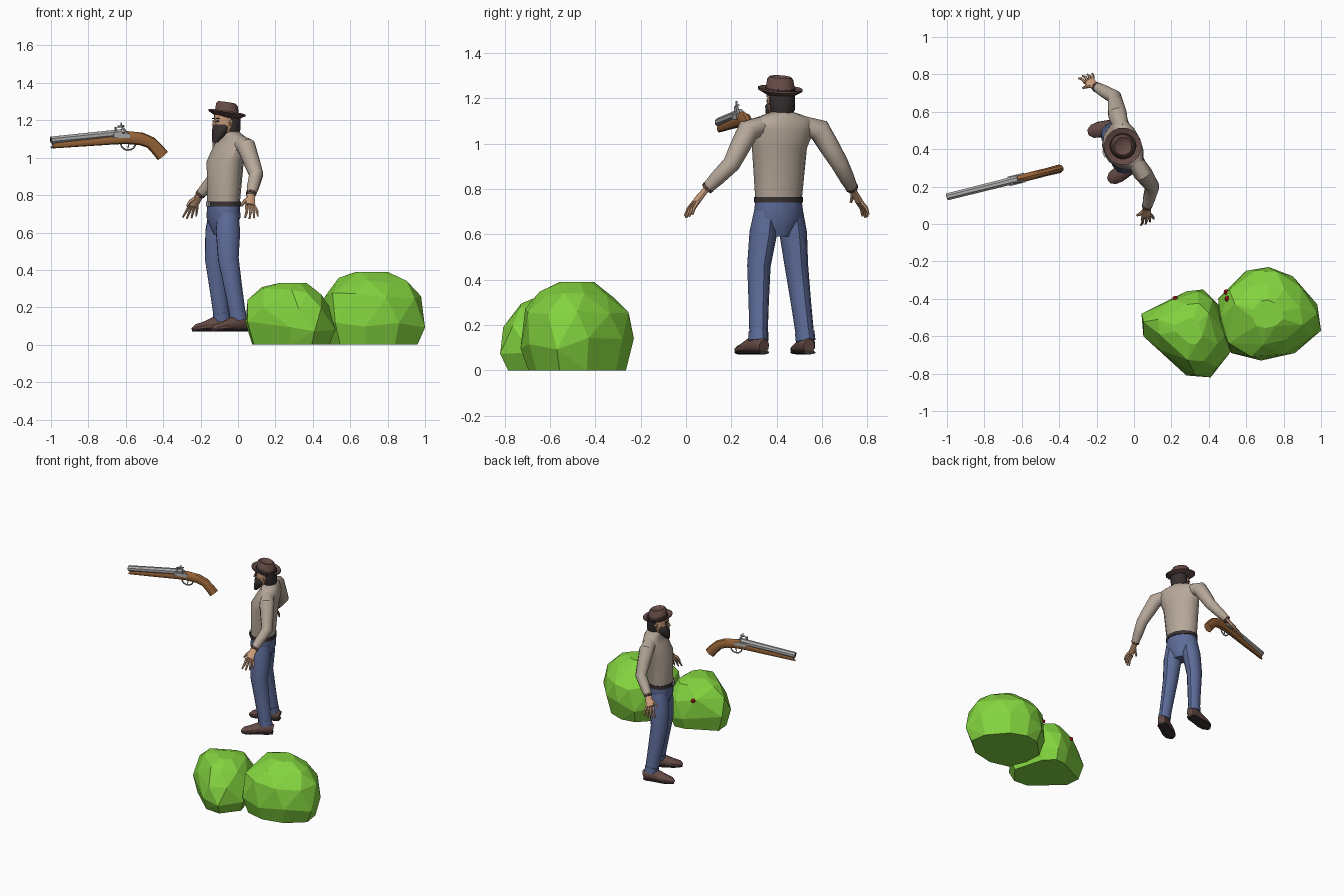
import bpy, bmesh, math, random
from mathutils import Vector, Matrix
from mathutils.bvhtree import BVHTree

random.seed(4)
default_cube = bpy.data.objects.get("Cube")
if default_cube:
    bpy.data.objects.remove(default_cube)


def material(name, *rgb):
    mat = bpy.data.materials.new(name)
    mat.use_nodes = True
    mat.diffuse_color = (*rgb, 1)
    mat.node_tree.nodes["Principled BSDF"].inputs["Base Color"].default_value = (*rgb, 1)
    return mat


LEAF = material("leaf green", .23, .66, .05)
BERRY = material("berry red", .6, .01, .02)
SHIRT = material("shirt beige", .47, .39, .32)
DENIM = material("denim blue", .11, .15, .32)
LEATHER = material("leather brown", .13, .07, .06)
DARK = material("hair dark", .04, .03, .03)
SKIN = material("skin", .6, .34, .2)
WOOD = material("wood", .32, .13, .04)
STEEL = material("steel", .42, .42, .42)

X, Y, Z = Matrix.Identity(3)


def placement(x, y, degrees):
    return Matrix.Translation((x, y, 0)) @ Matrix.Rotation(math.radians(degrees), 4, 'Z')


MAN = placement(-.05, .42, -67)
PISTOL = placement(-1, .145, 14)


def finish(name, bm, mat, matrix=None, smooth=True):
    bmesh.ops.recalc_face_normals(bm, faces=bm.faces)
    mesh = bpy.data.meshes.new(name)
    bm.to_mesh(mesh)
    bm.free()
    mesh.materials.append(mat)
    if smooth:
        mesh.shade_smooth()
        mesh.set_sharp_from_angle(angle=math.radians(38))
    ob = bpy.data.objects.new(name, mesh)
    bpy.context.collection.objects.link(ob)
    if matrix:
        ob.matrix_world = matrix
    return ob


def loft(name, sections, mat, matrix=MAN, ref=None, sides=10):
    """Skin ellipses (centre, a, b); with ref they turn along the path, else stay level."""
    bm = bmesh.new()
    centres = [Vector(section[0]) for section in sections]
    last = len(centres) - 1
    rings = []
    for i, (centre, a, b) in enumerate(sections):
        u, v = X, Y
        if ref:
            tangent = (centres[min(i + 1, last)] - centres[max(i - 1, 0)]).normalized()
            u = ref.cross(tangent).normalized()
            v = tangent.cross(u)
        angles = [math.tau * (k + .5) / sides for k in range(sides)]
        rings.append([bm.verts.new(centres[i] + u * a * math.cos(t) + v * b * math.sin(t)) for t in angles])
    for low, high in zip(rings, rings[1:]):
        for k in range(sides):
            bm.faces.new((low[k - 1], low[k], high[k], high[k - 1]))
    bm.faces.new(rings[0])
    bm.faces.new(rings[-1])
    return finish(name, bm, mat, matrix)


def stack(name, rows, mat, sides=14):
    """Level ellipses on the body's middle line, as (y, z, half width, half depth)."""
    return loft(name, [((0, y, z), a, b) for y, z, a, b in rows], mat, sides=sides)


def tube(name, path, radii, mat, matrix=MAN, ref=Y, flat=1, sides=8):
    return loft(name, [(p, r, r * flat) for p, r in zip(path, radii)], mat, matrix, ref, sides)


def box(name, centre, size, mat, matrix=MAN):
    bm = bmesh.new()
    bmesh.ops.create_cube(bm, size=1)
    bmesh.ops.scale(bm, vec=size, verts=bm.verts)
    bmesh.ops.translate(bm, vec=centre, verts=bm.verts)
    finish(name, bm, mat, matrix)


# Bushes: faceted hulls of a ground outline repeated at changing widths
def bush(name, height, outline):
    bm = bmesh.new()
    points = [Vector(p) for p in outline]
    middle = sum(points, Vector((0, 0))) / len(points)
    for level, width in ((0, .86), (.3, 1), (.65, .97), (.87, .66), (1, .3)):
        for k, point in enumerate(points):
            if level == .65:
                point = point.lerp(points[k - 1], .35)
            spot = middle.lerp(point, width)
            lift = random.uniform(-.03, .03) if 0 < level < 1 else 0
            bm.verts.new((*spot, height * level + lift))
    hull = bmesh.ops.convex_hull(bm, input=bm.verts[:])
    inside = {g for g in hull["geom_interior"] + hull["geom_unused"] if isinstance(g, bmesh.types.BMVert)}
    bmesh.ops.delete(bm, geom=list(inside), context='VERTS')
    bmesh.ops.dissolve_limit(bm, angle_limit=.1, verts=bm.verts[:], edges=bm.edges[:])
    surface = BVHTree.FromBMesh(bm)
    finish(name, bm, LEAF, smooth=False)
    return surface


small = bush("small_bush", .33, [(.28, -.36), (.37, -.35), (.45, -.43), (.52, -.68), (.41, -.82),
                                 (.28, -.81), (.05, -.6), (.04, -.48)])
large = bush("large_bush", .39, [(.72, -.23), (.6, -.25), (.45, -.4), (.46, -.55), (.52, -.69),
                                 (.68, -.73), (.86, -.69), (1, -.57), (.98, -.43), (.85, -.28)])
for label, surface, spot in (("low", small, (.22, -.4, .22)), ("side", large, (.48, -.35, .24)),
                             ("high", large, (.5, -.4, .28))):
    bm = bmesh.new()
    bmesh.ops.create_icosphere(bm, subdivisions=1, radius=.017)
    bmesh.ops.translate(bm, vec=surface.find_nearest(Vector(spot))[0], verts=bm.verts)
    finish(label + "_berry", bm, BERRY, smooth=False)

# Torso and hips
stack("shirt", [(-.03, .75, .106, .083), (-.02, .98, .126, .094), (.01, 1.06, .15, .08),
                (.02, 1.1, .15, .06), (.015, 1.12, .11, .055), (.01, 1.14, .05, .045)], SHIRT)
stack("hips", [(-.03, .75, .106, .084), (-.03, .68, .115, .086), (-.03, .59, .06, .05)], DENIM)
stack("belt", [(-.03, .74, .112, .09), (-.03, .765, .111, .09)], DARK)
box("buckle", (0, -.12, .753), (.036, .008, .026), STEEL)
stack("collar", [(.01, 1.115, .052, .05), (.005, 1.135, .044, .046)], LEATHER)

# Head, hair and beard
stack("head", [(.01, 1.09, .036, .04), (0, 1.125, .037, .042), (-.02, 1.135, .044, .052),
               (-.02, 1.17, .053, .061), (-.02, 1.235, .053, .062)], SKIN)
stack("hair", [(.01, 1.125, .045, .044), (.013, 1.15, .057, .05), (.013, 1.235, .059, .05)], DARK)
stack("beard", [(-.08, 1.08, .016, .012), (-.07, 1.1, .034, .024), (-.05, 1.135, .051, .042),
                (-.042, 1.165, .056, .046), (-.04, 1.178, .05, .043)], DARK)
stack("nose", [(-.084, 1.172, .012, .016), (-.076, 1.21, .006, .006)], SKIN, sides=6)


# Hat with a brim that rises toward the front
def hat_part(name, profile, mat):
    part = stack(name, [(-.01, z, r, r) for z, r in profile], mat, sides=16)
    for vert in part.data.vertices:
        vert.co.z -= .16 * vert.co.y


hat_part("hat", [(1.21, .056), (1.235, .1), (1.243, .1), (1.23, .067), (1.28, .059),
                 (1.293, .048), (1.28, .03)], LEATHER)
hat_part("hat_band", [(1.23, .07), (1.245, .067)], DARK)

# Joints of the left side, mirrored for the right
shoulder, elbow = Vector((.17, .03, 1.06)), Vector((.26, .05, .91))
wrist, knuckle = Vector((.35, -.02, .8)), Vector((.39, -.04, .745))
hip, knee, ankle = Vector((.06, -.03, .7)), Vector((.09, -.04, .46)), Vector((.113, .01, .13))
SHOE_ROWS = [(.06, .026, .034), (.03, .037, .042), (-.03, .038, .04), (-.09, .043, .026),
             (-.13, .036, .02), (-.15, .018, .011)]

for side, sign in (("left", 1), ("right", -1)):
    flip = Matrix.Diagonal((sign, 1, 1))

    def limb(part, path, radii, mat, **options):
        tube(f"{side}_{part}", [flip @ Vector(p) for p in path], radii, mat, **options)

    # Face
    box(side + "_eye", (sign * .024, -.075, 1.195), (.014, .009, .008), DARK)
    box(side + "_brow", (sign * .025, -.074, 1.21), (.026, .012, .006), DARK)
    limb("ear", [(.05, -.01, 1.17), (.059, -.01, 1.19), (.056, -.01, 1.2)], [.005, .008, .005],
         SKIN, flat=1.6, sides=6)

    # Arms and hands
    limb("sleeve", [(.1, .02, 1.08), shoulder, shoulder.lerp(elbow, .5), elbow, elbow.lerp(wrist, .6), wrist],
         [.042, .051, .045, .039, .033, .025], SHIRT, sides=10)
    limb("sleeve_cuff", [elbow.lerp(wrist, .9), wrist], [.029, .027], LEATHER)
    limb("palm", [wrist, wrist.lerp(knuckle, .4), knuckle], [.013, .013, .015], SKIN, flat=1.9)
    thumb_root = wrist.lerp(knuckle, .25) - Y * .01
    thumb_joint = thumb_root + Vector((.01, -.03, -.02))
    limb("thumb", [thumb_root, thumb_joint, thumb_joint + Vector((0, -.02, -.025))], [.011, .01, .006],
         SKIN, ref=X, sides=6)
    for finger, spread, reach in (("index", -1.5, .9), ("middle", -.5, 1), ("ring", .5, .94), ("little", 1.5, .8)):
        root = knuckle + Y * spread * .015
        joint = root + Vector((.028, spread * .006, -.036)) * reach
        tip = joint + Vector((.012, spread * .006 - .008, -.036)) * reach
        limb(finger + "_finger", [root, joint, tip], [.009, .008, .005], SKIN, sides=6)

    # Legs and shoes
    limb("trouser_leg", [hip, hip.lerp(knee, .4), knee, knee.lerp(ankle, .5), ankle],
         [.052, .06, .051, .044, .039], DENIM, flat=1.15, sides=10)
    limb("trouser_cuff", [knee.lerp(ankle, .88), ankle], [.043, .043], DENIM, flat=1.12, sides=10)
    for part, mat, grow in (("shoe", LEATHER, 1), ("sole", DARK, 1.04)):
        sections = []
        for y, width, height in SHOE_ROWS:
            half = height if part == "shoe" else .009
            sections.append((flip @ Vector((.117 - .15 * y, y, .07 + half)), width * grow, half))
        loft(f"{side}_{part}", sections, mat, ref=Z)


# Pistol: wooden stock, barrel, lock and trigger guard, drawn as (distance, height)
def pistol(part, path, radii, mat, y=0, ref=Z, **options):
    tube("pistol_" + part, [(u, y, z) for u, z in path], radii, mat, PISTOL, ref, **options)


pistol("stock", [(.01, 1.066), (.35, 1.098), (.42, 1.108), (.5, 1.1), (.55, 1.08), (.59, 1.04), (.615, 1.01)],
       [.011, .018, .023, .023, .022, .023, .024], WOOD, flat=1.5, sides=10)
pistol("barrel", [(0, 1.094), (.39, 1.132)], [.02, .022], STEEL)
pistol("bore", [(-.002, 1.094), (.01, 1.095)], [.011, .011], DARK)
pistol("ramrod", [(0, 1.056), (.3, 1.075)], [.006, .006], STEEL, sides=6)
for side, sign in (("left", 1), ("right", -1)):
    box(side + "_lock_plate", (.385, sign * .022, 1.118), (.09, .008, .024), STEEL, PISTOL)
pistol("hammer", [(.41, 1.125), (.4, 1.15), (.384, 1.165), (.382, 1.187)], [.009, .007, .006, .004],
       STEEL, y=-.015, ref=Y, sides=6)
pistol("hammer_jaw", [(.365, 1.165), (.4, 1.17)], [.006, .006], STEEL, y=-.012, sides=6)
box("frizzen", (.355, -.012, 1.152), (.01, .014, .024), STEEL, PISTOL)
arc = [math.pi * (1 + i / 8) for i in range(9)]
pistol("trigger_guard", [(.425 + .04 * math.cos(t), 1.075 + .034 * math.sin(t)) for t in arc],
       [.005 for t in arc], STEEL, ref=Y, sides=6)
pistol("trigger", [(.43, 1.08), (.424, 1.05)], [.004, .003], STEEL, ref=Y, sides=6)
